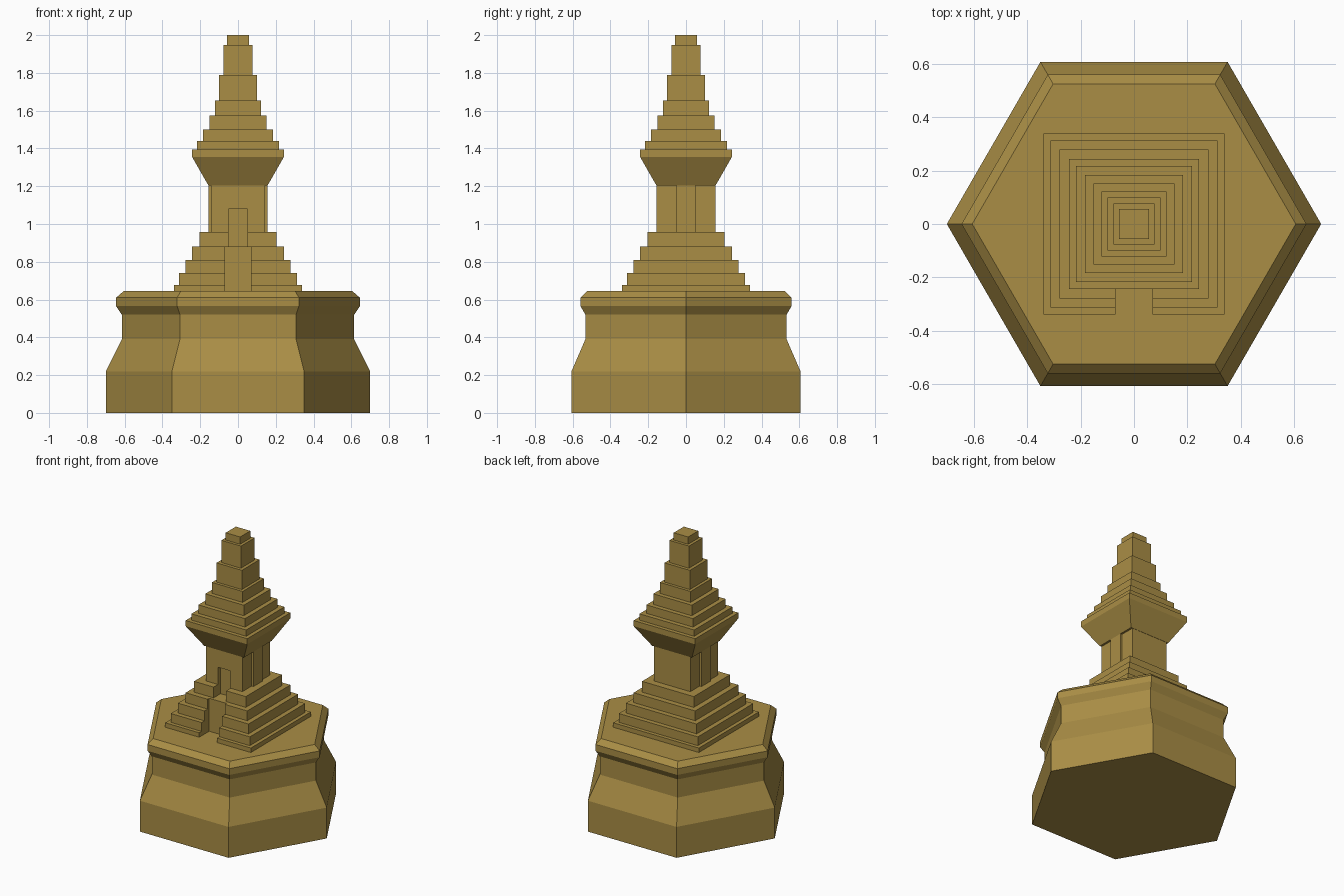
import bpy, bmesh, math

if "Cube" in bpy.data.objects:
    bpy.data.objects.remove(bpy.data.objects["Cube"])

mat = bpy.data.materials.new("ochre_stone")
mat.diffuse_color = (0.40, 0.27, 0.06, 1)
mat.use_nodes = True
mat.node_tree.nodes["Principled BSDF"].inputs["Base Color"].default_value = mat.diffuse_color


def finish(bm, name):
    bmesh.ops.recalc_face_normals(bm, faces=bm.faces)
    me = bpy.data.meshes.new(name)
    bm.to_mesh(me)
    bm.free()
    ob = bpy.data.objects.new(name, me)
    bpy.context.collection.objects.link(ob)
    me.materials.append(mat)
    return ob


def loft(name, profile, sides, phase=0.0):
    """Stack of regular rings (circumradius, z), capped at both ends."""
    bm = bmesh.new()
    rings = []
    for r, z in profile:
        angles = [phase + 2 * math.pi * i / sides for i in range(sides)]
        rings.append([bm.verts.new((r * math.cos(a), r * math.sin(a), z)) for a in angles])
    for a, b in zip(rings, rings[1:]):
        for i in range(sides):
            j = (i + 1) % sides
            bm.faces.new((a[i], a[j], b[j], b[i]))
    bm.faces.new(rings[0])
    bm.faces.new(rings[-1])
    return finish(bm, name)


def square(name, profile):
    """Square stack, profile given as (half width, z)."""
    return loft(name, [(h * math.sqrt(2), z) for h, z in profile], 4, math.pi / 4)


def steps(z, tiers):
    """Stepped profile from (half width, top z) tiers."""
    pts = []
    for h, top in tiers:
        pts += [(h, z), (h, top)]
        z = top
    return pts


def box(name, x, y, z):
    bm = bmesh.new()
    bmesh.ops.create_cube(bm, size=1)
    for v in bm.verts:
        v.co = [r[0] if c < 0 else r[1] for c, r in zip(v.co, (x, y, z))]
    return finish(bm, name)


def cut(ob, cutter):
    mod = ob.modifiers.new("cut", 'BOOLEAN')
    mod.operation = 'DIFFERENCE'
    mod.solver = 'EXACT'
    mod.object = cutter
    bpy.context.view_layer.objects.active = ob
    bpy.ops.object.modifier_apply(modifier=mod.name)


# Hexagonal moulded pedestal
loft("pedestal", [(0.70, 0), (0.70, 0.22), (0.615, 0.39), (0.615, 0.52),
                  (0.645, 0.565), (0.645, 0.61), (0.605, 0.645)], 6)

# Stepped terrace and shrine chamber
terrace = square("terrace", steps(0.645, [(0.338, 0.677), (0.312, 0.74), (0.279, 0.81),
                                          (0.243, 0.88), (0.204, 0.957)]))
chamber = box("chamber", (-0.143, 0.143), (-0.155, 0.155), (0.957, 1.205))

# Stair passage and doorway recesses in the front
passage = box("passage_cutter", (-0.07, 0.07), (-0.5, -0.225), (0.6, 0.88))
door = box("door_cutter", (-0.05, 0.05), (-0.5, -0.125), (0.88, 1.08))
cut(terrace, passage)
cut(terrace, door)
cut(chamber, door)
for c in (passage, door):
    bpy.data.objects.remove(c)

# Raised panels on both flanks of the chamber
for side, name in ((-1, "left_panel"), (1, "right_panel")):
    xs = sorted((side * 0.14, side * 0.157))
    box(name, xs, (-0.05, 0.05), (0.957, 1.205))

# Flared cornice and stepped spire
square("spire", [(0.157, 1.205)] + steps(1.355, [
    (0.243, 1.395), (0.216, 1.44), (0.184, 1.50), (0.152, 1.575),
    (0.121, 1.653), (0.100, 1.79), (0.077, 1.948), (0.057, 2.0)]))
